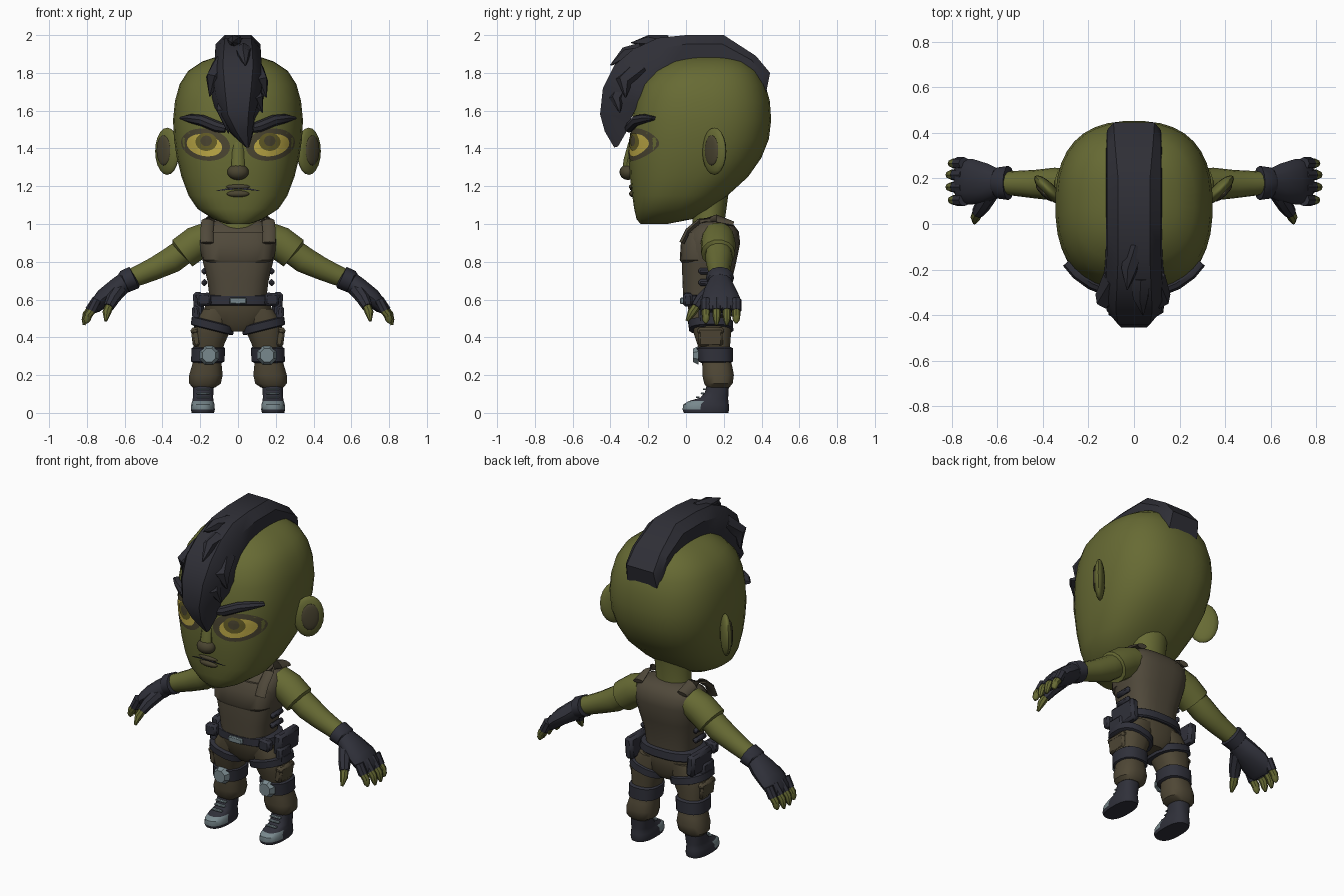
import bpy, bmesh, math
from mathutils import Vector, Matrix
from mathutils.bvhtree import BVHTree

def colour(name, r, g, b):
    m = bpy.data.materials.new(name)
    m.diffuse_color = (r, g, b, 1)
    return m

SKIN = colour("olive_skin", .135, .145, .034)
HAIR = colour("dark_hair", .028, .028, .037)
GEAR = colour("dark_gear", .029, .030, .042)
VEST = colour("vest_brown", .080, .066, .043)
CLOTH = colour("trouser_brown", .078, .063, .036)
STEEL = colour("steel", .19, .25, .27)
YELLOW = colour("eye_yellow", .50, .39, .06)
SHADE = colour("shaded_skin", .068, .058, .030)
IRIS = colour("iris_olive", .13, .11, .02)

def finish(name, bm, mat, mirror=False, bevel=0):
    bmesh.ops.recalc_face_normals(bm, faces=bm.faces)
    me = bpy.data.meshes.new(name)
    bm.to_mesh(me)
    me.materials.append(mat)
    ob = bpy.data.objects.new(name, me)
    bpy.context.collection.objects.link(ob)
    if bevel:
        mod = ob.modifiers.new("bevel", 'BEVEL')
        mod.width, mod.segments = bevel, 1
    if mirror:
        ob.modifiers.new("mirror", 'MIRROR').use_mirror_merge = False
    return ob

def skin_rings(rings):
    """Bridge rings of points and cap both ends."""
    bm = bmesh.new()
    vs = [[bm.verts.new(p) for p in r] for r in rings]
    n = len(vs[0])
    for a, b in zip(vs, vs[1:]):
        for i in range(n):
            j = (i + 1) % n
            bm.faces.new((a[i], a[j], b[j], b[i]))
    bm.faces.new(vs[0])
    bm.faces.new(vs[-1])
    return bm

def loft(rows, n=16, p=2.5):
    """Stack of superellipses: (z, half width, y front, y back, x centre)."""
    rings = []
    f = lambda c: math.copysign(abs(c) ** (2 / p), c)
    for z, hw, yf, yb, *cx in rows:
        x0 = cx[0] if cx else 0
        ring = []
        for i in range(n):
            a = 2 * math.pi * (i + .5) / n
            ring.append((x0 + hw * f(math.cos(a)), (yf + yb) / 2 + (yb - yf) / 2 * f(math.sin(a)), z))
        rings.append(ring)
    return skin_rings(rings)

def tube(pts, n=10):
    """Tapered tube: (x, y, z, radius along y, radius across)."""
    ps = [Vector(q[:3]) for q in pts]
    rings = []
    for k, q in enumerate(pts):
        t = (ps[min(k + 1, len(ps) - 1)] - ps[max(k - 1, 0)]).normalized()
        y = Vector((0, 1, 0))
        u = (y - t * y.dot(t)).normalized()
        v = t.cross(u)
        rb = q[4] if len(q) > 4 else q[3]
        ring = []
        for i in range(n):
            a = 2 * math.pi * i / n
            ring.append(ps[k] + u * q[3] * math.cos(a) + v * rb * math.sin(a))
        rings.append(ring)
    return skin_rings(rings)

def box(name, c, s, mat, mirror=True, rot=0, bevel=.012):
    bm = bmesh.new()
    bmesh.ops.create_cube(bm, size=1, matrix=Matrix.Translation(c) @ Matrix.Rotation(rot, 4, 'Y') @ Matrix.Diagonal((*s, 1)))
    return finish(name, bm, mat, mirror, bevel)

def blob(name, c, s, mat, mirror=False, rot=0):
    bm = bmesh.new()
    m = Matrix.Translation(c) @ Matrix.Rotation(rot, 4, 'Z') @ Matrix.Diagonal((*s, 1))
    bmesh.ops.create_uvsphere(bm, u_segments=16, v_segments=10, radius=1, matrix=m)
    return finish(name, bm, mat, mirror)

# Head and neck
head = loft([(1.0, .06, -.24, -.10), (1.025, .13, -.262, .03), (1.08, .215, -.275, .13),
             (1.15, .262, -.285, .22), (1.25, .30, -.298, .33), (1.35, .325, -.303, .40),
             (1.45, .34, -.30, .44), (1.55, .345, -.288, .452), (1.65, .335, -.27, .445),
             (1.74, .31, -.235, .42), (1.81, .265, -.17, .38), (1.86, .19, -.09, .32),
             (1.89, .10, 0, .24)], 36)
tree = BVHTree.FromBMesh(head)
finish("head", head, SKIN)
finish("neck", tube([(0, .12, .96, .09, .12), (0, .12, 1.02, .085, .105), (0, .13, 1.2, .10, .11)], 16), SKIN)

def face_y(x, z):
    hit = tree.ray_cast(Vector((x, -2, z)), Vector((0, 1, 0)))[0]
    return hit.y if hit else 0

def decal(name, cx, cz, w, h, mat, lift, slant=0, mirror=True, bow=0):
    """Thin oval plate laid on the front of the head."""
    bm = bmesh.new()
    def vert(r, a):
        x, z = cx + w * r * math.cos(a), cz + h * r * math.sin(a) + slant * r * math.cos(a)
        z -= bow * (r * math.cos(a)) ** 2
        return bm.verts.new((x, face_y(x, z) - lift, z))
    n = 28
    rows = [[vert(r / 5, 2 * math.pi * i / n) for i in range(n)] for r in range(1, 6)]
    bm.faces.new(rows[0])
    for a, b in zip(rows, rows[1:]):
        for i in range(n):
            bm.faces.new((a[i], a[i - 1], b[i - 1], b[i]))
    ob = finish(name, bm, mat, mirror)
    if ob.data.polygons[0].normal.y > 0:
        ob.data.flip_normals()

# Eyes, built up from thin plates
decal("eye_socket", .172, 1.42, .13, .085, SHADE, .003, .012)
decal("eye_white", .178, 1.417, .094, .058, YELLOW, .006, .012)
decal("iris", .168, 1.435, .057, .048, IRIS, .009)
decal("pupil", .168, 1.44, .030, .028, SHADE, .012)

# Eyebrows, nose and mouth
brow = [(.065, 1.505, .022), (.11, 1.515, .03), (.19, 1.548, .03), (.25, 1.558, .024), (.292, 1.56, .01)]
finish("eyebrow", tube([(x, face_y(x, z) - .012, z, .025, r) for x, z, r in brow], 8), HAIR, True)
finish("nose_bridge", tube([(0, -.285, 1.43, .02, .03), (0, -.30, 1.34, .03, .035), (0, -.31, 1.27, .03, .04)], 10), SKIN)
blob("nose_tip", (0, -.307, 1.275), (.057, .045, .042), SHADE)
blob("lower_lip", (0, -.283, 1.16), (.06, .018, .018), SHADE)
blob("upper_lip", (0, -.285, 1.197), (.065, .018, .014), SHADE)
decal("mouth_line", 0, 1.187, .115, .005, GEAR, .008, 0, False, .012)

# Ears
blob("ear", (.375, .15, 1.385), (.03, .085, .125), SKIN, True, -math.pi / 4)
blob("inner_ear", (.395, .135, 1.39), (.012, .05, .08), SHADE, True, -math.pi / 4)

# Mohawk: outer y z, inner y z, outer and inner half width, x centre
rows = [(.425, 1.70, .34, 1.71, .10, .12, 0), (.445, 1.80, .34, 1.76, .09, .125, 0),
        (.37, 1.89, .30, 1.82, .085, .125, 0), (.20, 2.0, .18, 1.85, .07, .125, 0),
        (0, 2.0, 0, 1.85, .07, .125, 0), (-.15, 1.985, -.10, 1.81, .07, .125, 0),
        (-.28, 1.925, -.18, 1.74, .075, .13, 0), (-.38, 1.84, -.22, 1.66, .08, .14, 0),
        (-.44, 1.72, -.26, 1.62, .07, .125, 0), (-.455, 1.58, -.29, 1.56, .055, .09, 0),
        (-.43, 1.49, -.32, 1.48, .03, .06, .02), (-.38, 1.405, -.36, 1.41, .005, .01, .05)]
rings = []
for oy, oz, iy, iz, wo, wi, cx in rows:
    my, mz = iy + .68 * (oy - iy), iz + .68 * (oz - iz)
    rings.append([(cx - wi, iy, iz), (cx - wi * .95, my, mz), (cx - wo, oy, oz),
                  (cx + wo, oy, oz), (cx + wi * .95, my, mz), (cx + wi, iy, iz)])
finish("mohawk", skin_rings(rings), HAIR)

# Loose locks along the front of the mohawk
locks = [((-.08, -.24, 1.84), (-.13, -.33, 1.77), (-.15, -.31, 1.675), .06),
         ((.08, -.24, 1.82), (.12, -.33, 1.75), (.15, -.32, 1.67), .06),
         ((.06, -.32, 1.75), (.10, -.37, 1.66), (.13, -.35, 1.59), .05),
         ((-.05, -.34, 1.72), (-.08, -.38, 1.6), (-.05, -.37, 1.48), .05),
         ((0, -.10, 1.95), (-.02, -.20, 1.965), (-.03, -.29, 1.96), .05),
         ((.03, -.24, 1.91), (.03, -.32, 1.90), (.04, -.40, 1.84), .05)]
for a, b, c, r in locks:
    finish("hair_lock", tube([(*a, r), (*b, r * .75), (*c, .003)], 6), HAIR)

# Vest with raised chest plate and shoulder straps
finish("vest", loft([(.60, .15, -.015, .235), (.70, .163, -.02, .243), (.79, .185, -.022, .265),
                     (.90, .208, -.015, .288), (.96, .205, .015, .28), (1.0, .175, .055, .25),
                     (1.02, .11, .08, .21)], 24, 2.8), VEST)
finish("chest_plate", loft([(.795, .165, -.025, .2), (.81, .185, -.034, .22), (.90, .195, -.028, .22),
                            (.955, .17, -.002, .2)], 24, 3), VEST)
finish("shoulder_strap", tube([(.165, -.022, .90, .014, .034), (.165, .01, .965, .014, .034),
                               (.16, .07, 1.015, .014, .034), (.155, .16, 1.03, .012, .034),
                               (.15, .25, 1.0, .014, .034)], 8), VEST, True)
for z in (.69, .75):
    box("side_buckle", (.178, .12, z), (.03, .11, .035), GEAR)

# Arms
finish("sleeve", tube([(.15, .17, .93, .085), (.22, .17, .90, .092), (.295, .17, .845, .09), (.30, .17, .84, .07)], 14), SKIN, True)
finish("arm", tube([(.24, .17, .89, .07), (.35, .175, .81, .072), (.44, .175, .765, .062),
                    (.52, .178, .73, .055), (.60, .18, .70, .048)], 14), SKIN, True)
finish("glove_cuff", tube([(.545, .18, .72, .055, .05), (.55, .18, .717, .075, .062), (.60, .18, .695, .068, .06),
                           (.61, .18, .69, .05, .05)], 12), GEAR, True)
finish("glove_palm", tube([(.59, .18, .70, .06, .052), (.645, .18, .655, .085, .055), (.71, .185, .61, .10, .048),
                           (.76, .187, .56, .098, .036), (.775, .187, .54, .085, .02)], 12), GEAR, True)

# Fingers and thumb: dark glove sleeve, then bare tip
for y, d in ((.105, .01), (.162, 0), (.216, 0), (.266, .01)):
    finish("glove_finger", tube([(.745, y, .60, .027), (.785 - d, y, .54, .027)], 8), GEAR, True)
    finish("fingertip", tube([(.77 - d, y, .56, .022), (.802 - d, y, .52, .022), (.81 - d, y, .49, .018),
                              (.815 - d, y, .465 + d, .007)], 8), SKIN, True)
finish("glove_thumb", tube([(.63, .14, .65, .04), (.665, .08, .60, .035), (.685, .05, .56, .028)], 8), GEAR, True)
finish("thumb_tip", tube([(.68, .06, .57, .023), (.695, .03, .53, .023), (.70, .005, .487, .008)], 8), SKIN, True)

# Hips, belt and pouches
finish("hips", loft([(.43, .07, .06, .21), (.47, .15, .03, .235), (.55, .18, .01, .24), (.62, .165, 0, .238)], 20), CLOTH)
finish("belt", loft([(.568, .185, -.005, .25), (.575, .195, -.018, .258), (.618, .188, -.018, .255), (.625, .175, -.005, .245)], 20), GEAR)
box("buckle", (0, -.022, .593), (.09, .02, .034), STEEL, False, 0, .005)
box("belt_pouch", (.208, .17, .575), (.055, .19, .13), GEAR, True, .08, .015)
box("front_pouch", (.18, .01, .60), (.075, .05, .07), GEAR, True, .08)
box("holster", (.222, .12, .51), (.04, .11, .11), GEAR, True, .05)

# Legs
finish("leg", loft([(.135, .06, .11, .23, .18), (.155, .085, .095, .248, .175), (.20, .09, .085, .255, .17),
                    (.25, .08, .085, .245, .165), (.29, .075, .08, .235, .16), (.36, .082, .06, .235, .155),
                    (.42, .097, .04, .24, .143), (.49, .105, .03, .24, .125), (.55, .09, .03, .235, .10)], 16), CLOTH, True)
strap = loft([(.437, .10, .035, .24, .137), (.442, .114, .015, .252, .138), (.482, .114, .01, .25, .132), (.488, .10, .03, .24, .13)], 16)
for v in strap.verts:
    v.co.z += (v.co.x - .14) * .25
finish("thigh_strap", strap, GEAR, True)
box("thigh_pouch", (.222, .13, .40), (.045, .13, .095), CLOTH, True, .12)
box("pouch_flap", (.228, .13, .435), (.045, .14, .035), CLOTH, True, .12)
finish("knee_strap", loft([(.265, .075, .08, .235, .16), (.272, .09, .065, .25, .16), (.342, .09, .055, .25, .157),
                           (.35, .08, .07, .235, .157)], 16), GEAR, True)
pad = bmesh.new()
bmesh.ops.create_cone(pad, cap_ends=True, segments=8, radius1=.054, radius2=.038, depth=.03,
                      matrix=Matrix.Translation((.153, .052, .305)) @ Matrix.Rotation(math.pi / 2, 4, 'X') @ Matrix.Rotation(math.pi / 8, 4, 'Z'))
finish("knee_pad", pad, STEEL, True)

# Boots with steel toe caps and laces
boot = finish("boot", loft([(0, .060, -.012, .225, .186), (.018, .064, -.02, .23, .186), (.045, .062, -.015, .228, .186),
                            (.062, .057, .012, .225, .186), (.08, .054, .075, .224, .185), (.11, .054, .10, .226, .184),
                            (.15, .056, .11, .228, .182)], 20), GEAR, True)
boot.data.materials.append(STEEL)
for f in boot.data.polygons:
    if f.center.y < .075 and .018 < f.center.z < .07:
        f.material_index = 1
for y, z in ((.062, .083), (.088, .103), (.10, .125)):
    box("lace", (.184, y, z), (.07, .02, .009), STEEL, True, 0, .003)

# Smooth shading with sharp edges kept
bpy.ops.object.select_all(action='SELECT')
bpy.context.view_layer.objects.active = boot
bpy.ops.object.shade_smooth_by_angle(angle=math.radians(38))
